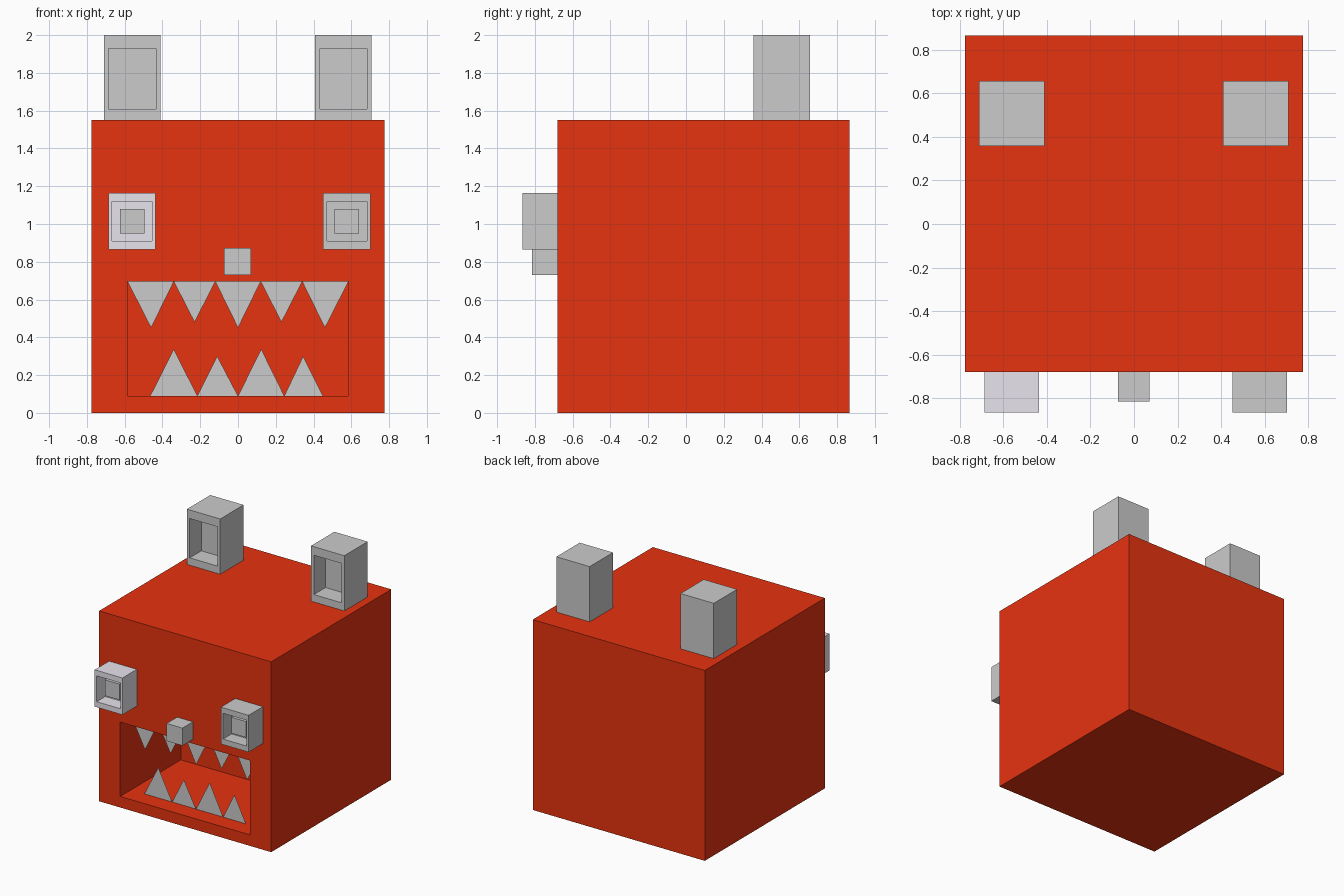
import bpy
import bmesh

if "Cube" in bpy.data.objects:
    bpy.data.objects.remove(bpy.data.objects["Cube"])


def material(name, color):
    mat = bpy.data.materials.new(name)
    mat.diffuse_color = (*color, 1)
    mat.use_nodes = True
    mat.node_tree.nodes["Principled BSDF"].inputs["Base Color"].default_value = mat.diffuse_color
    return mat


def finish(name, bm, mat=None):
    mesh = bpy.data.meshes.new(name)
    bm.to_mesh(mesh)
    bm.free()
    obj = bpy.data.objects.new(name, mesh)
    bpy.context.collection.objects.link(obj)
    if mat:
        mesh.materials.append(mat)
    return obj


def box(name, x, y, z, mat=None, hole=None):
    """Box from (min, max) ranges; hole = (x range, z range, depth) sunk into the front."""
    bm = bmesh.new()
    bmesh.ops.create_cube(bm, size=1)
    for v in bm.verts:
        v.co = [r[0] if c < 0 else r[1] for c, r in zip(v.co, (x, y, z))]
    if hole:
        hx, hz, depth = hole
        bm.normal_update()
        front = min(bm.faces, key=lambda f: f.calc_center_median().y)
        bmesh.ops.inset_region(bm, faces=[front], thickness=0.02)
        mid = front.calc_center_median()
        for v in front.verts:
            v.co = (hx[v.co.x > mid.x], y[0], hz[v.co.z > mid.z])
        floor = bmesh.ops.extrude_discrete_faces(bm, faces=[front])["faces"][0]
        for v in floor.verts:
            v.co.y += depth
    bmesh.ops.recalc_face_normals(bm, faces=bm.faces)
    return finish(name, bm, mat)


def teeth(name, base_z, row):
    """Row of flat triangular teeth: (left, right, tip x, tip z)."""
    bm = bmesh.new()
    for left, right, tip_x, tip_z in row:
        pts = [(left, base_z), (right, base_z), (tip_x, tip_z)]
        if tip_z < base_z:
            pts.reverse()
        bm.faces.new([bm.verts.new((px, -0.54, pz)) for px, pz in pts])
    return finish(name, bm)


red = material("red", (0.8, 0.033, 0.005))
pale = material("pale_lilac", (0.8, 0.78, 0.84))

# Head block with open mouth
box("head", (-0.775, 0.775), (-0.68, 0.865), (0, 1.55), red,
    ((-0.585, 0.585), (0.09, 0.695), 0.78))

# Hollow ears
for side, cx in (("left", -0.56), ("right", 0.558)):
    box(side + "_ear", (cx - 0.15, cx + 0.15), (0.357, 0.657), (1.55, 2.0), None,
        ((cx - 0.125, cx + 0.125), (1.61, 1.93), 0.15))

# Hollow eyes with a pupil block inside
for side, cx, mat in (("left", -0.561, pale), ("right", 0.576, None)):
    box(side + "_eye", (cx - 0.125, cx + 0.125), (-0.865, -0.68), (0.865, 1.165), mat,
        ((cx - 0.106, cx + 0.106), (0.91, 1.12), 0.11))
    box(side + "_pupil", (cx - 0.065, cx + 0.065), (-0.815, -0.755), (0.95, 1.08))

# Nose
box("nose", (-0.073, 0.07), (-0.815, -0.68), (0.73, 0.873))

# Teeth
teeth("upper_teeth", 0.695, [
    (-0.585, -0.34, -0.46, 0.45), (-0.34, -0.12, -0.23, 0.48),
    (-0.12, 0.12, 0, 0.45), (0.12, 0.34, 0.23, 0.48), (0.34, 0.585, 0.46, 0.45)])
teeth("lower_teeth", 0.09, [
    (-0.465, -0.215, -0.34, 0.338), (-0.215, 0, -0.11, 0.30),
    (0, 0.245, 0.123, 0.338), (0.245, 0.45, 0.345, 0.30)])
